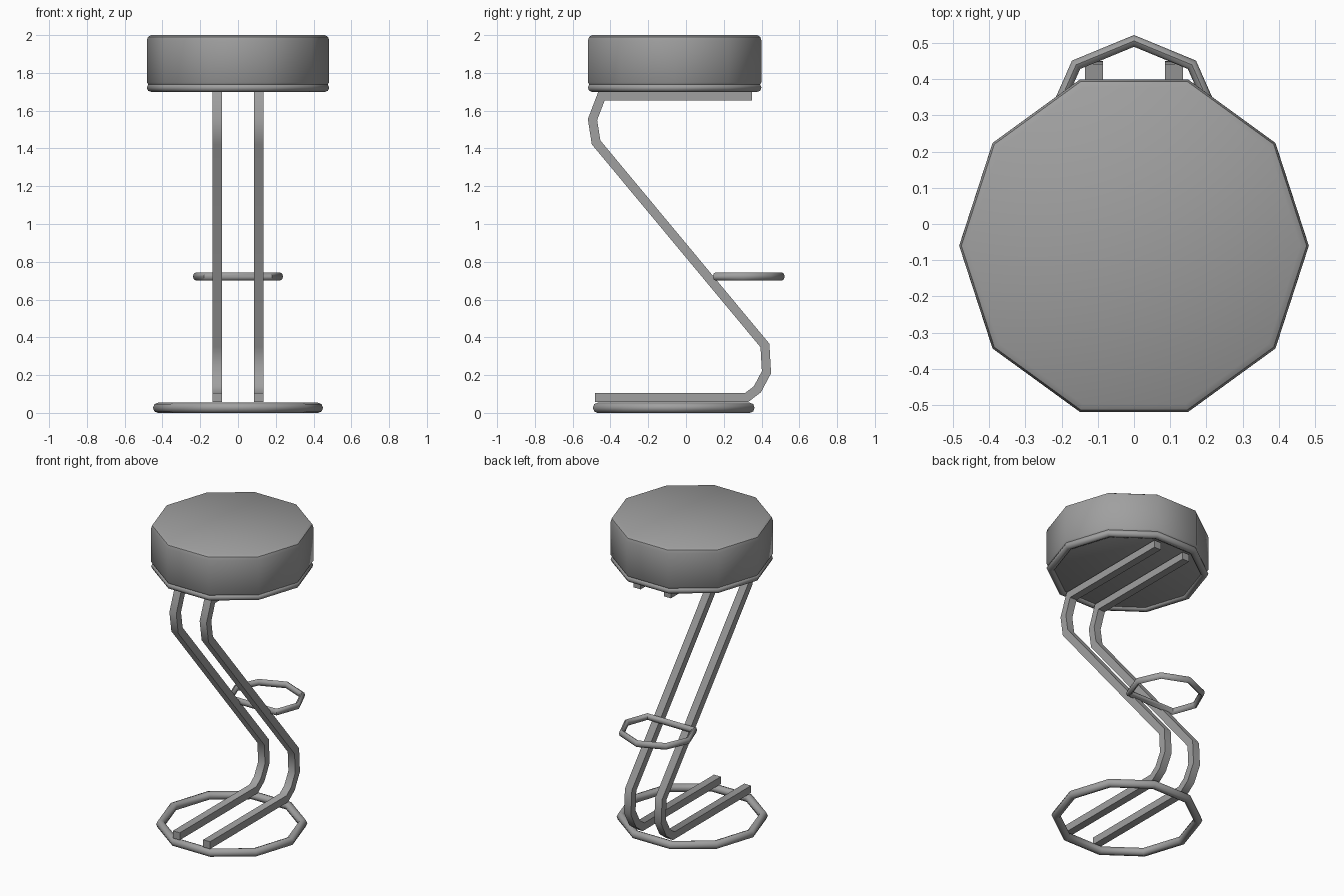
import bpy, bmesh
from math import sin, cos, tau, radians
from mathutils import Vector

cube = bpy.data.objects.get("Cube")
if cube:
    bpy.data.objects.remove(cube, do_unlink=True)

grey = bpy.data.materials.new("mid_grey")
grey.use_nodes = True
colour = (0.35, 0.35, 0.35, 1)
grey.diffuse_color = colour
grey.node_tree.nodes["Principled BSDF"].inputs["Base Color"].default_value = colour


def finish(name, bm, angle):
    bmesh.ops.recalc_face_normals(bm, faces=bm.faces)
    mesh = bpy.data.meshes.new(name)
    bm.to_mesh(mesh)
    bm.free()
    mesh.materials.append(grey)
    obj = bpy.data.objects.new(name, mesh)
    bpy.context.collection.objects.link(obj)
    bpy.ops.object.select_all(action='DESELECT')
    obj.select_set(True)
    bpy.context.view_layer.objects.active = obj
    bpy.ops.object.shade_smooth_by_angle(angle=radians(angle))
    return obj


def loft(bm, loops, closed):
    """Skin a row of equal vertex loops, capping the ends if open."""
    loops = [[bm.verts.new(p) for p in loop] for loop in loops]
    n = len(loops[0])
    for a, b in zip(loops, loops[1:] + loops[:1] if closed else loops[1:]):
        for i in range(n):
            j = (i + 1) % n
            bm.faces.new((a[i], a[j], b[j], b[i]))
    if not closed:
        bm.faces.new(loops[0])
        bm.faces.new(loops[-1])


def sweep(name, path, section, place, closed, angle):
    """Sweep a section along a flat path with mitred corners."""
    pts = [Vector(p) for p in path]
    loops = []
    for i, p in enumerate(pts):
        before = p - pts[i - 1] if closed or i else pts[1] - p
        after = pts[(i + 1) % len(pts)] - p if closed or i < len(pts) - 1 else before
        n1, n2 = (Vector((d.y, -d.x)).normalized() for d in (before, after))
        mitre = (n1 + n2) / (1 + n1.dot(n2))
        loops.append([place(*(p + mitre * u), w) for u, w in section])
    bm = bmesh.new()
    loft(bm, loops, closed)
    return finish(name, bm, angle)


def decagon(radius, cy=-0.06):
    return [(radius * cos(tau * i / 10), cy + radius * sin(tau * i / 10)) for i in range(10)]


def oval(width, height, sides=8):
    return [(width * cos(tau * i / sides), height * sin(tau * i / sides)) for i in range(sides)]


def ring(name, path, section, z):
    sweep(name, path, section, lambda x, y, w: (x, y, z + w), True, 50)


# Cushion with softened rims
bm = bmesh.new()
profile = [(0.44, 1.715), (0.465, 1.725), (0.483, 1.75), (0.483, 1.97),
           (0.477, 1.99), (0.46, 2.0)]
loft(bm, [[(x, y, z) for x, y in decagon(r)] for r, z in profile], False)
finish("seat_cushion", bm, 40)

# Piping under the cushion and the floor ring
ring("seat_piping", decagon(0.459), oval(0.023, 0.023), 1.722)
ring("base_ring", decagon(0.424, -0.065), oval(0.025, 0.027), 0.027)

# Footrest loop, flat where it meets the legs
half = [(0.17, 0.157), (0.222, 0.30), (0.16, 0.44)]
loop = half + [(0, 0.506)] + [(-x, y) for x, y in reversed(half)]
ring("footrest_ring", loop, oval(0.015, 0.022), 0.722)

# Two bent square legs
bend = [(0.35, 1.678), (-0.447, 1.678), (-0.495, 1.553), (-0.476, 1.432), (0.418, 0.357),
        (0.426, 0.215), (0.378, 0.125), (0.32, 0.081), (-0.483, 0.081)]
square = [(-0.024, -0.025), (0.024, -0.025), (0.024, 0.025), (-0.024, 0.025)]
for side, x in (("left", 0.11), ("right", -0.11)):
    sweep(side + "_leg", bend, square, lambda y, z, w: (x + w, y, z), False, 40)
